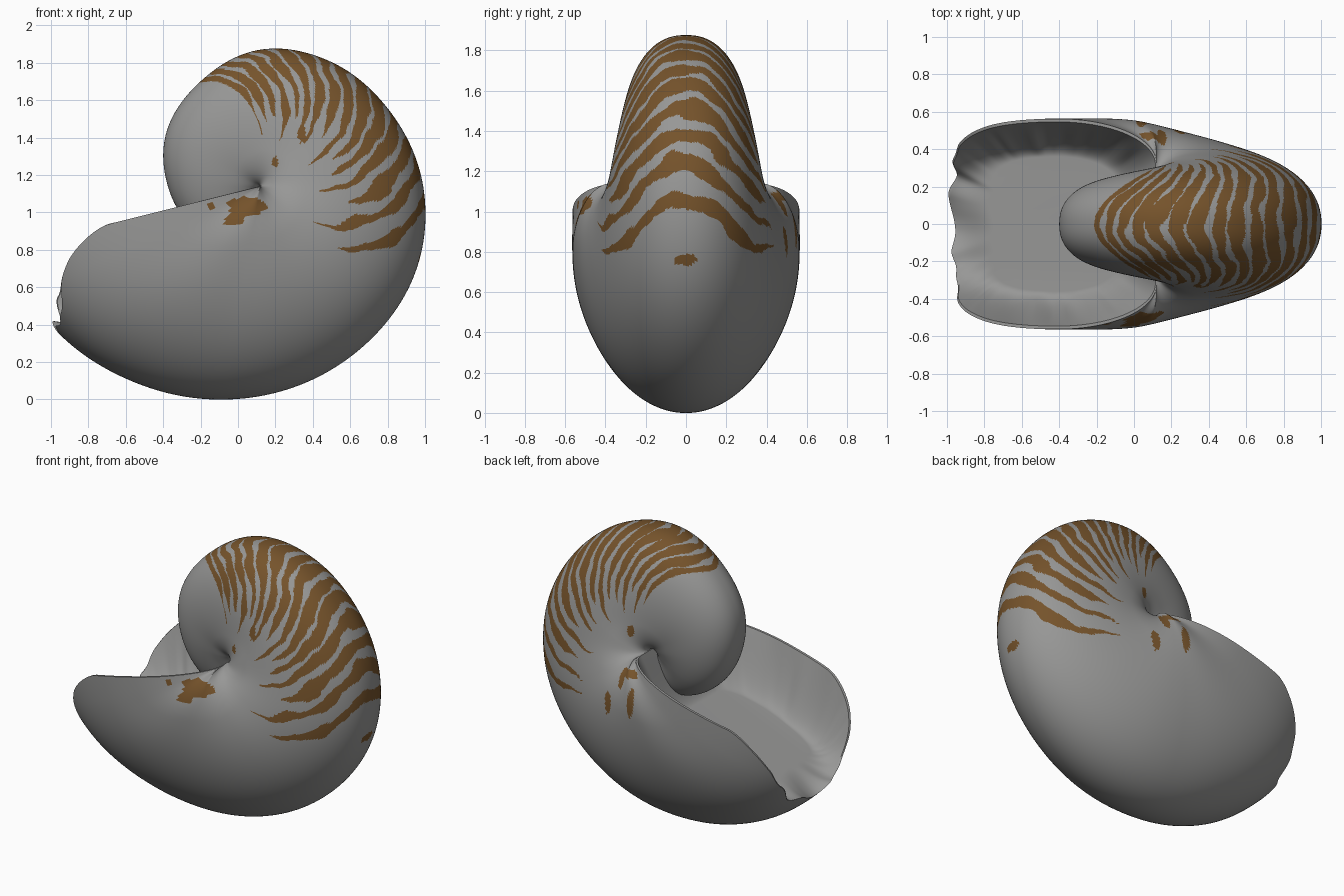
import bpy
import math
from mathutils import Vector, noise

cube = bpy.data.objects.get("Cube")
if cube:
    bpy.data.objects.remove(cube, do_unlink=True)

AXIS_X, AXIS_Z = 0.12, 1.14       # coil axis
START, STEP = 270, 30             # coil begins at START degrees and winds down
# Outer radius and half width of the whorl, every STEP degrees
RADIUS = [.34, .38, .43, .495, .58, .645, .73, .765, .80, .87, .95, 1.025, 1.122, 1.235, 1.355, 1.40]
WIDTH = [.16, .18, .21, .235, .255, .28, .305, .33, .36, .39, .435, .485, .53, .56, .565, .56]
FLANK = 0.7                       # section parameter of the widest point
# Loose blotches: x, z, half length, half height, side
SPOTS = [(.05, 1.03, .1, .05, -1), (-.02, .96, .05, .035, -1), (-.15, 1.03, .022, .02, -1),
         (.2, 1.27, .016, .028, -1), (.34, 1.42, .02, .045, -1),
         (.24, .86, .026, .07, 1), (.15, 1.03, .022, .055, 1), (.04, .92, .026, .09, 1),
         (.09, 1.08, .055, .022, 1), (.19, 1.29, .022, .038, 1)]


def material(name, rgb):
    mat = bpy.data.materials.new(name)
    mat.use_nodes = True
    mat.diffuse_color = (*rgb, 1)
    bsdf = mat.node_tree.nodes["Principled BSDF"]
    bsdf.inputs["Base Color"].default_value = (*rgb, 1)
    bsdf.inputs["Roughness"].default_value = 0.6
    return mat


def clamp(t):
    return max(0.0, min(1.0, t))


def smooth(t):
    t = clamp(t)
    return t * t * (3 - 2 * t)


def sample(table, theta):
    """Smooth interpolation of a table along the coil."""
    pos = max(0, min((START - theta) / STEP, len(table) - 1.001))
    i = int(pos)
    t = pos - i
    p0, p1, p2, p3 = [table[max(0, min(j, len(table) - 1))] for j in range(i - 1, i + 3)]
    return p1 + t / 2 * (p2 - p0 + t * (2 * p0 - 5 * p1 + 4 * p2 - p3 + t * (3 * (p1 - p2) + p3 - p0)))


def profile(f, theta):
    """Unit whorl section, from the keel (f = 0) to the navel (f = 1)."""
    mouth = smooth((-100 - theta) / 55)
    core = 0.27 + 0.12 * mouth
    navel = 0.68 - 0.1 * mouth
    power = 0.87 + 0.13 * smooth((60 - theta) / 140) - 0.18 * mouth
    if f < FLANK:
        a = f / FLANK * math.pi / 2
        return core + (1 - core) * math.cos(a) ** power, math.sin(a) ** power
    a = (f - FLANK) / (1 - FLANK) * math.pi / 2
    return core * (1 - math.sin(a)), navel + (1 - navel) * math.cos(a)


def shell_point(theta, v):
    s, w = profile(abs(v), theta)
    r = s * sample(RADIUS, theta)
    y = math.copysign(w * sample(WIDTH, theta), v)
    a = math.radians(theta)
    return Vector((AXIS_X + r * math.cos(a), y, AXIS_Z + r * math.sin(a)))


def lip_angle(v):
    """Angle where the shell ends, with a ragged front lip."""
    s = profile(abs(v), -150)[0]
    ragged = 3.5 * clamp(1.2 - abs(v) / 0.5) * noise.noise(Vector((v * 11, 0.4, 0.7)))
    return -166 + 22 * clamp((s - 0.6) / 0.4) ** 1.5 + ragged


def bend(v):
    """How far growth lines lag behind the keel on the flanks."""
    return math.sqrt(min(abs(v), 0.65) ** 2 + 0.0225) - 0.15


def grid_angle(v, lip, u):
    """Mesh rows follow the growth lines where the stripes are."""
    theta = START + (lip - START) * u
    return theta - 62 * bend(v) * smooth((200 - theta) / 60) * smooth((theta + 110) / 80)


def is_brown(theta, v, p):
    if theta > 180:
        return False
    f = abs(v)
    # Blotches on the flanks and on the keel
    wob = 1.1 + 0.5 * noise.noise(p * 25)
    if f > 0.3:
        for x, z, rx, rz, side in SPOTS:
            if side * v > 0 and ((p.x - x) / rx) ** 2 + ((p.z - z) / rz) ** 2 < wob:
                return True
    elif p.x > 0.5 and (p.y / 0.055) ** 2 + ((p.z - 0.76) / 0.028) ** 2 < wob:
        return True
    # Chevron stripes that sweep back over the keel and taper on the flanks
    q = theta + (62 + 20 * clamp(-theta / 35)) * bend(v)
    if q > 121:
        return False
    q += 3 * noise.noise(p * 6) + 1.2 * noise.noise(p * 14)
    if q < -12:
        return False
    phase = (q + 5) / 12 + 0.00023 * (q + 5) ** 2
    stripe = round(phase)
    reach = 0.61 + 0.06 * math.sin(stripe * 2.4 + (1 if v > 0 else 0)) - (0.08 if stripe == 0 else 0)
    duty = (0.5 + 0.32 * clamp((q + 5) / 50)) * (1 - 0.25 * clamp(f / 0.45))
    duty += 0.35 * noise.noise(p * 6 + Vector((3, 7, 1)))
    duty *= clamp((reach - f) / 0.14) ** 0.6
    return abs(phase - stripe) < duty / 2


def make_grid(name, rows, mats, cap_row, paint=None):
    n = len(rows[0])
    verts = [p for row in rows for p in row]
    faces = [(i * n + j, i * n + j + 1, (i + 1) * n + j + 1, (i + 1) * n + j)
             for i in range(len(rows) - 1) for j in range(n - 1)]
    cap = range(cap_row * n, (cap_row + 1) * n)
    mesh = bpy.data.meshes.new(name)
    mesh.from_pydata(verts, [], faces + [tuple(cap)])
    for mat in mats:
        mesh.materials.append(mat)
    if paint:
        mesh.polygons.foreach_set("material_index", paint + [0])
    mesh.update()
    obj = bpy.data.objects.new(name, mesh)
    bpy.context.collection.objects.link(obj)
    bpy.ops.object.select_all(action='DESELECT')
    obj.select_set(True)
    bpy.context.view_layer.objects.active = obj
    bpy.ops.object.shade_smooth_by_angle(angle=math.radians(50))


grey = material("shell grey", (0.31, 0.31, 0.305))
brown = material("stripe brown", (0.178, 0.086, 0.024))

# Coiled outer shell with painted stripes
ALONG, ACROSS = 740, 150
vs = [2 * j / ACROSS - 1 for j in range(ACROSS + 1)]
lips = [lip_angle(v) for v in vs]
angles = [[grid_angle(v, lip, i / ALONG) for v, lip in zip(vs, lips)] for i in range(ALONG + 1)]
rows = [[shell_point(t, v) for t, v in zip(line, vs)] for line in angles]
paint = []
for i in range(ALONG):
    for j in range(ACROSS):
        mid = (rows[i][j] + rows[i + 1][j + 1]) / 2
        theta = (angles[i][j] + angles[i + 1][j + 1]) / 2
        paint.append(int(is_brown(theta, (vs[j] + vs[j + 1]) / 2, mid)))
make_grid("coiled_shell", rows, [grey, brown], 0, paint)

# Lining of the open chamber, dropping from the rim to a flat sloping floor
DEPTH, MIDDLE = 24, -0.42
rim_loop = rows[-1] + rows[-1][:1]
lining = [rim_loop]
for i in range(DEPTH + 1):
    t = i / DEPTH
    drop = math.sin(t * math.pi / 2)
    row = []
    for rim in rim_loop:
        x = MIDDLE + (rim.x - MIDDLE) * (0.99 - 0.37 * t)
        y = rim.y * (0.97 - 0.33 * t)
        y += 0.12 * t * (1 - t) * rim.y * noise.noise(rim * 12)
        floor = 0.4 + 0.4 * (x + 0.95)
        row.append(Vector((x, y, rim.z + (floor - rim.z) * drop)))
    lining.append(row)
make_grid("chamber_lining", lining, [grey], DEPTH + 1)
